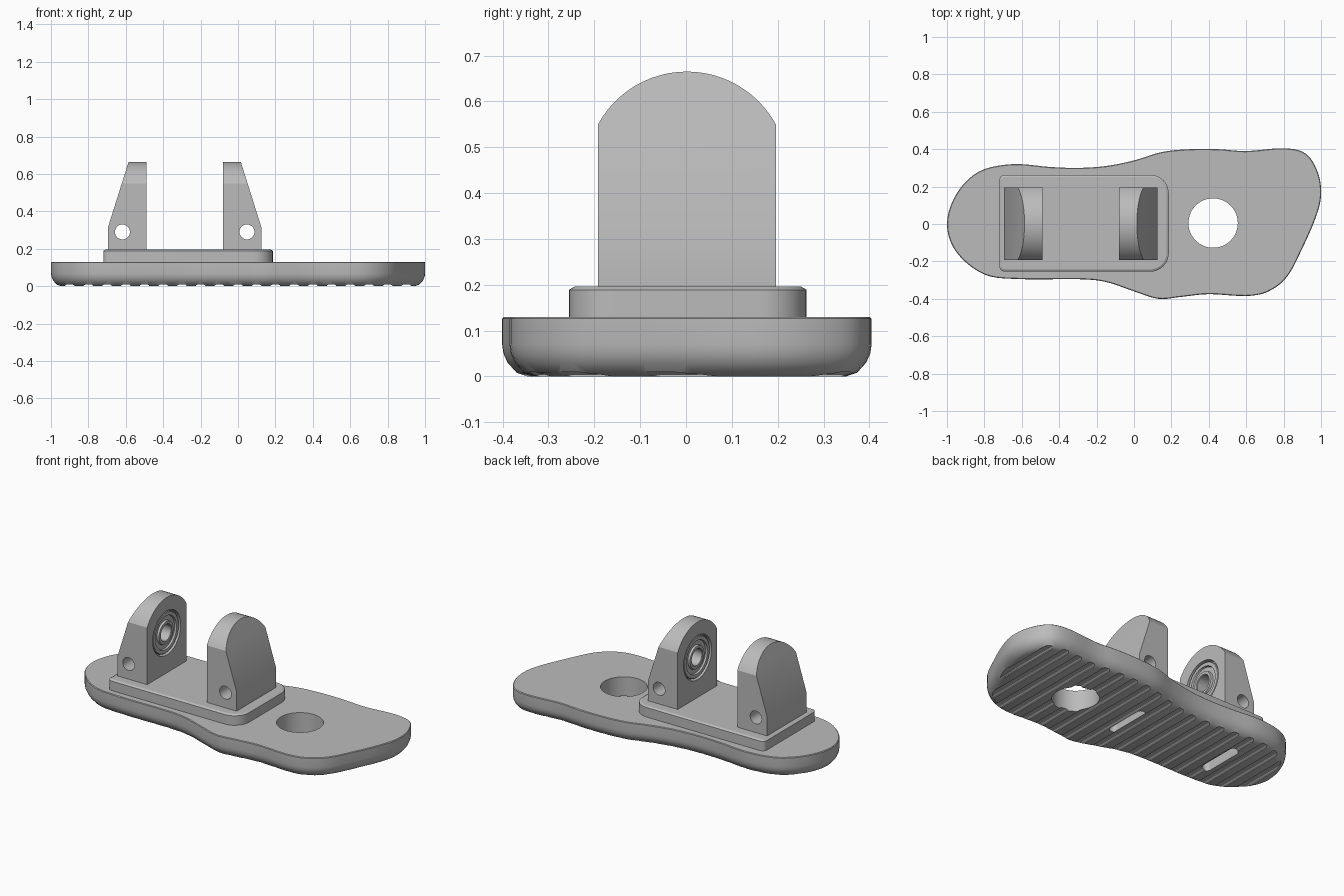
import bpy, bmesh, math
from mathutils import Vector

if "Cube" in bpy.data.objects:
    bpy.data.objects.remove(bpy.data.objects["Cube"])

grey = bpy.data.materials.new("plain grey")
grey.use_nodes = True
grey.diffuse_color = (0.5, 0.5, 0.5, 1)
grey.node_tree.nodes["Principled BSDF"].inputs["Base Color"].default_value = grey.diffuse_color

MID = -0.285          # midpoint between the two brackets
PIVOT = 0.444         # height of the bearing axis
TOP, PLATE_TOP = 0.13, 0.196


def finish(bm, name):
    bmesh.ops.recalc_face_normals(bm, faces=bm.faces[:])
    mesh = bpy.data.meshes.new(name)
    bm.to_mesh(mesh)
    bm.free()
    mesh.materials.append(grey)
    ob = bpy.data.objects.new(name, mesh)
    bpy.context.collection.objects.link(ob)
    return ob


def loft(name, rings, closed=False):
    """Bridge equal rings of points; cap the ends unless closed."""
    bm = bmesh.new()
    loops = [[bm.verts.new(p) for p in ring] for ring in rings]
    pairs = list(zip(loops, loops[1:]))
    if closed:
        pairs.append((loops[-1], loops[0]))
    for a, b in pairs:
        for i in range(len(a)):
            j = (i + 1) % len(a)
            bm.faces.new((a[i], a[j], b[j], b[i]))
    if not closed:
        bm.faces.new(loops[0])
        bm.faces.new(loops[-1])
    return finish(bm, name)


def cylinder(radius, start, end, sides=48):
    start, end = Vector(start), Vector(end)
    turn = (end - start).to_track_quat('Z', 'Y')
    ring = [turn @ Vector((radius * math.cos(a), radius * math.sin(a), 0))
            for a in (math.tau * i / sides for i in range(sides))]
    return loft("cutter", [[p + start for p in ring], [p + end for p in ring]])


def cut(target, cutter):
    mod = target.modifiers.new("cut", 'BOOLEAN')
    mod.operation, mod.solver, mod.object = 'DIFFERENCE', 'EXACT', cutter
    bpy.context.view_layer.objects.active = target
    bpy.ops.object.modifier_apply(modifier=mod.name)
    bpy.data.objects.remove(cutter)


def smooth(ob, degrees=30):
    bpy.ops.object.select_all(action='DESELECT')
    ob.select_set(True)
    bpy.context.view_layer.objects.active = ob
    bpy.ops.object.shade_smooth_by_angle(angle=math.radians(degrees))


def spline(points, steps=5):
    """Closed smooth curve through the points."""
    pts, out = [Vector(p) for p in points], []
    for i in range(len(pts)):
        a, b, c, d = (pts[(i + k) % len(pts)] for k in (-1, 0, 1, 2))
        for s in range(steps):
            t = s / steps
            out.append(0.5 * (2 * b + (c - a) * t + (2 * a - 5 * b + 4 * c - d) * t ** 2
                              + (3 * b - a - 3 * c + d) * t ** 3))
    return out


def inset(points, amount, z):
    """Shift a clockwise outline inwards and lift it to z."""
    out = []
    for i, p in enumerate(points):
        t = (points[(i + 1) % len(points)] - points[i - 1]).normalized()
        out.append((p.x + t.y * amount, p.y - t.x * amount, z))
    return out


def rounded_box(x0, x1, y0, y1, r_left, r_right, steps=10):
    """Clockwise rectangle with separate left and right corner radii."""
    pts = []
    for x, y, r, sx, sy, start in ((x0, y1, r_left, 1, -1, 180), (x1, y1, r_right, -1, -1, 90),
                                   (x1, y0, r_right, -1, 1, 0), (x0, y0, r_left, 1, 1, -90)):
        for i in range(steps + 1):
            a = math.radians(start - 90 * i / steps)
            pts.append(Vector((x + sx * r + r * math.cos(a), y + sy * r + r * math.sin(a))))
    return pts


# Sole-shaped base with a rounded underside
outline = spline([(-1, 0), (-.95, .16), (-.83, .28), (-.65, .32), (-.45, .305), (-.3, .3),
                  (-.15, .31), (0, .34), (.15, .385), (.3, .4), (.45, .4), (.6, .39), (.8, .405),
                  (.92, .375), (.985, .27), (1, .15), (.97, .03), (.9, -.13), (.82, -.28),
                  (.72, -.36), (.6, -.385), (.4, -.375), (.25, -.39), (.13, -.4), (0, -.36),
                  (-.15, -.31), (-.3, -.295), (-.6, -.295), (-.8, -.27), (-.95, -.15)])
section = [(.055, 0), (.032, .008), (.012, .03), (.003, .05), (0, .07), (0, .126), (.004, TOP)]
base = loft("base", [inset(outline, d, z) for d, z in section])

# Tread grooves across the underside
bm = bmesh.new()
for i in range(-9, 10):
    ends = [[bm.verts.new((i * 0.1 + dx, y, z))
             for dx, z in ((-.025, -.02), (-.025, .004), (-.015, .01), (.015, .01), (.025, .004), (.025, -.02))]
            for y in (-0.6, 0.6)]
    a, b = ends
    bm.faces.new(a)
    bm.faces.new(b)
    for k in range(len(a)):
        j = (k + 1) % len(a)
        bm.faces.new((a[k], a[j], b[j], b[k]))
cut(base, finish(bm, "cutter"))

# Round opening near the wide end
cut(base, cylinder(0.132, (.423, .005, -.1), (.423, .005, .3), 64))

# Raised plate
plate_outline = rounded_box(-.72, .186, -.255, .263, .03, .1)
plate = loft("raised_plate", [inset(plate_outline, d, z)
                              for d, z in ((0, TOP - .005), (0, PLATE_TOP - .007), (.012, PLATE_TOP))])

# Fastener slots under each bracket
for side in (-1, 1):
    x = MID + side * 0.333
    slot = rounded_box(x - .026, x + .026, -.14, .14, .025, .025)
    cut(base, loft("cutter", [inset(slot, 0, z) for z in (-.05, .08)]))
    for y in (-.08, 0, .08):
        cut(base, cylinder(.016, (x, y, .05), (x, y, .12), 20))
smooth(base)
smooth(plate, 25)

# Two facing brackets with bearings
for side, word in ((-1, "right"), (1, "left")):
    inner, outer = MID + side * .205, MID + side * .41
    half, radius = .194, .221
    limit = math.asin(half / radius)
    profile = [(-half, PLATE_TOP - .004)]
    for i in range(25):
        a = limit * (i / 12 - 1)
        profile.append((radius * math.sin(a), PIVOT + radius * math.cos(a)))
    profile.append((half, PLATE_TOP - .004))
    bracket = loft(word + "_bracket", [[(x, y + .002, z) for y, z in profile] for x in (inner, outer)])

    # Sloping outer face
    bm = bmesh.new()
    bm.from_mesh(bracket.data)
    result = bmesh.ops.bisect_plane(bm, geom=bm.verts[:] + bm.edges[:] + bm.faces[:],
                                    plane_co=(outer, 0, .315), plane_no=(side * .35, 0, .11),
                                    clear_outer=True)
    bmesh.ops.contextual_create(bm, geom=[e for e in result["geom_cut"]
                                          if isinstance(e, bmesh.types.BMEdge)])
    bmesh.ops.recalc_face_normals(bm, faces=bm.faces[:])
    bm.to_mesh(bracket.data)
    bm.free()

    # Cross pin hole, bearing seat and blind bore
    pin = MID + side * .333
    cut(bracket, cylinder(.04, (pin, -.4, .29), (pin, .4, .29), 32))
    for r, depth in ((.137, .03), (.05, .09)):
        cut(bracket, cylinder(r, (inner - side * .05, 0, PIVOT), (inner + side * depth, 0, PIVOT)))
    smooth(bracket)

    # Bearing: outer race, sunken shield and inner race
    race = [(.05, .034), (.05, .006), (.054, .003), (.07, .003), (.073, .016), (.1, .016),
            (.103, .005), (.124, .005), (.128, .009), (.128, .034)]
    bearing = loft(word + "_bearing",
                   [[(inner + side * d, r * math.cos(math.tau * i / 48), PIVOT + r * math.sin(math.tau * i / 48))
                     for i in range(48)] for r, d in race], closed=True)
    smooth(bearing)
